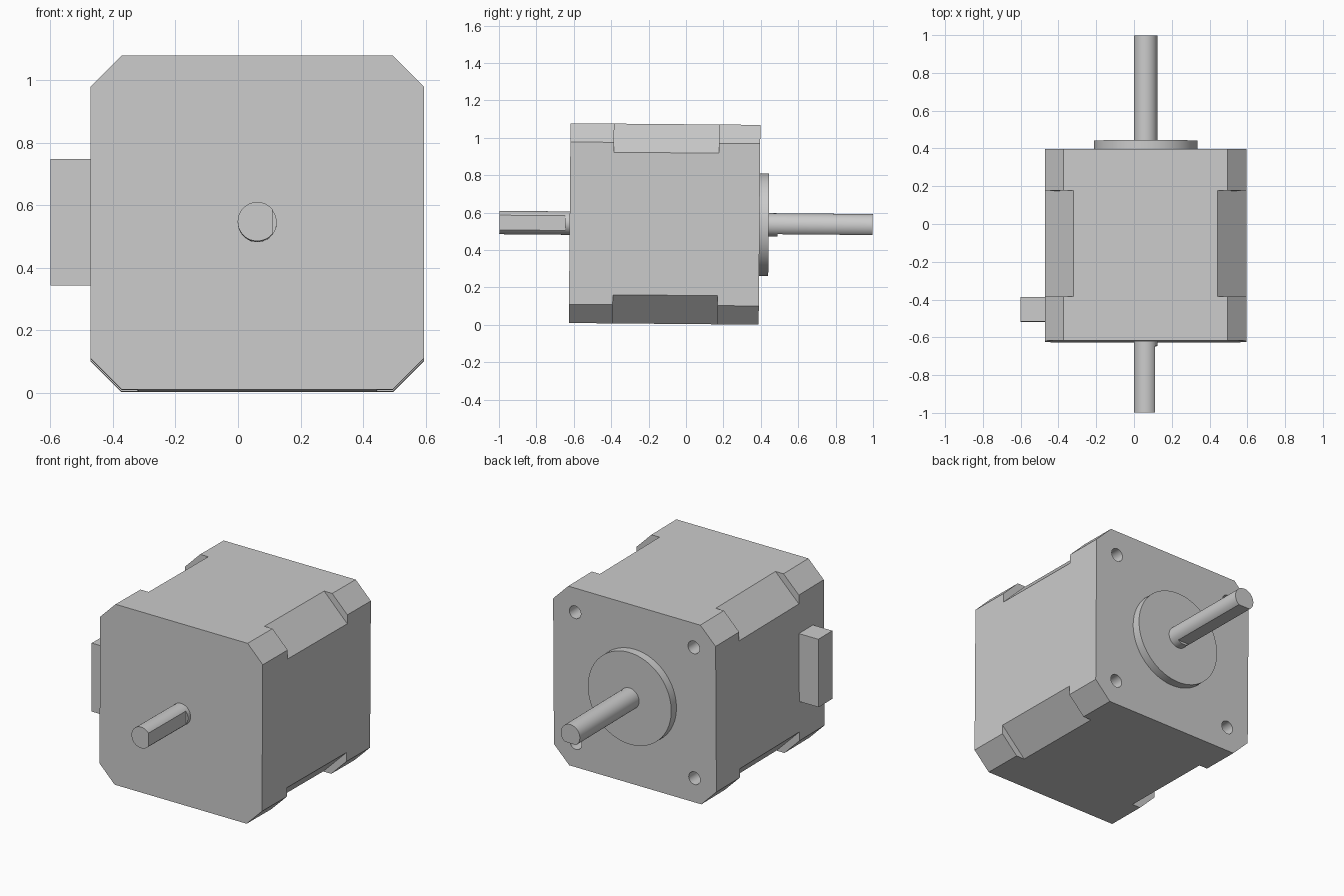
import bpy
import bmesh
from math import acos, cos, sin, pi, radians, sqrt
from mathutils import Matrix

if "Cube" in bpy.data.objects:
    bpy.data.objects.remove(bpy.data.objects["Cube"])

# Motor axis runs along y; the whole model leans very slightly about x
POSE = Matrix.Translation((0.0615, 0, 0.5387)) @ Matrix.Rotation(radians(-0.5), 4, 'X')
HALF = 0.534
FRONT, BACK = -0.622, 0.393
SHAFT_R = 0.0625

grey = bpy.data.materials.new("plain grey")
grey.use_nodes = True
grey.diffuse_color = (0.6, 0.6, 0.6, 1)
grey.node_tree.nodes["Principled BSDF"].inputs["Base Color"].default_value = grey.diffuse_color


def prism(bm, outline, y0, y1):
    """Extrude an (x, z) outline along y."""
    face = bm.faces.new([bm.verts.new((x, y0, z)) for x, z in outline])
    new = bmesh.ops.extrude_face_region(bm, geom=[face])["geom"]
    moved = [v for v in new if isinstance(v, bmesh.types.BMVert)]
    bmesh.ops.translate(bm, verts=moved, vec=(0, y1 - y0, 0))


def circle(radius, count=48, x=0, z=0):
    return [(x + radius * cos(2 * pi * i / count), z + radius * sin(2 * pi * i / count))
            for i in range(count)]


def flatted(radius, depth, facing, count=44):
    """Circle with one flat cut away in the facing direction."""
    a = acos(1 - depth / radius)
    angles = [facing + a + (2 * pi - 2 * a) * i / count for i in range(count + 1)]
    return [(radius * cos(t), radius * sin(t)) for t in angles]


def make(name, sections, smooth=False):
    bm = bmesh.new()
    for outline, y0, y1 in sections:
        prism(bm, outline, y0, y1)
    bmesh.ops.recalc_face_normals(bm, faces=bm.faces)
    mesh = bpy.data.meshes.new(name)
    bm.to_mesh(mesh)
    bm.free()
    mesh.transform(POSE)
    mesh.materials.append(grey)
    ob = bpy.data.objects.new(name, mesh)
    bpy.context.collection.objects.link(ob)
    if smooth:
        shade(ob)
    return ob


def shade(ob):
    bpy.ops.object.select_all(action='DESELECT')
    ob.select_set(True)
    bpy.context.view_layer.objects.active = ob
    bpy.ops.object.shade_smooth_by_angle(angle=radians(30))


# Housing: square block with chamfered corners
c = HALF - 0.1
octagon = [(HALF, -c), (HALF, c), (c, HALF), (-c, HALF),
           (-HALF, c), (-HALF, -c), (-c, -HALF), (c, -HALF)]
housing = make("housing", [(octagon, FRONT, BACK)])

# Cutters: deeper corner recesses along the middle, and blind screw holes in the back
cuts = []
near = (2 * HALF - 0.153) / sqrt(2)
for sx in (-1, 1):
    for sz in (-1, 1):
        corners = [(near, -0.3), (near + 0.3, -0.3), (near + 0.3, 0.3), (near, 0.3)]
        recess = [(sx * (d - t) / sqrt(2), sz * (d + t) / sqrt(2)) for d, t in corners]
        cuts.append((recess, -0.388, 0.172))
        cuts.append((circle(0.038, 24, sx * 0.39, sz * 0.39), 0.28, BACK + 0.1))
cutter = make("housing_cutter", cuts)
cutter.hide_render = True
mod = housing.modifiers.new("cuts", 'BOOLEAN')
mod.operation = 'DIFFERENCE'
mod.solver = 'EXACT'
mod.object = cutter
bpy.context.view_layer.objects.active = housing
bpy.ops.object.modifier_apply(modifier=mod.name)
bpy.data.objects.remove(cutter)
shade(housing)

# Raised round boss on the back face
make("pilot_boss", [(circle(0.274, 96), BACK - 0.01, 0.442)], True)

# Shafts: short round neck, then a length with one flat
make("back_shaft", [(circle(SHAFT_R), 0.43, 0.49),
                    (flatted(SHAFT_R, 0.013, -pi / 2), 0.49, 0.998)], True)
make("front_shaft", [(circle(SHAFT_R), -0.647, FRONT + 0.01),
                     (flatted(SHAFT_R, 0.014, 0), -0.998, -0.647)], True)

# Connector block on the right side
left, right = -0.6615, -HALF + 0.01
make("connector", [([(left, -0.2), (right, -0.2), (right, 0.205), (left, 0.205)], -0.518, -0.387)])
